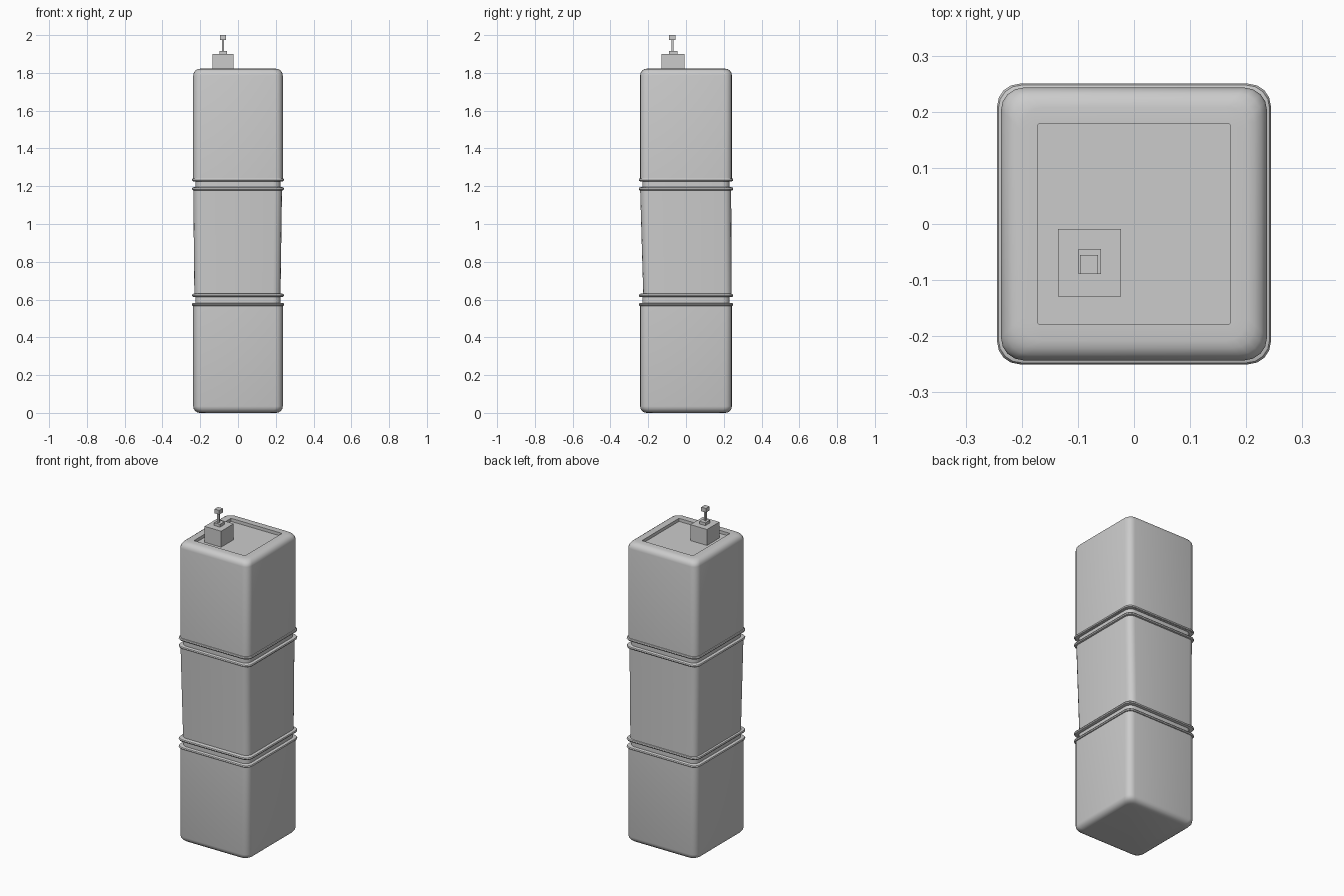
import bpy, bmesh, math

old = bpy.data.objects.get("Cube")
if old:
    bpy.data.objects.remove(old, do_unlink=True)

grey = bpy.data.materials.new("plain grey")
grey.use_nodes = True
colour = (0.6, 0.6, 0.6, 1)
grey.diffuse_color = colour
grey.node_tree.nodes["Principled BSDF"].inputs["Base Color"].default_value = colour

HALF_X, HALF_Y, CORNER, STEPS = 0.237, 0.243, 0.04, 4


def finish(name, bm, angle=40):
    bmesh.ops.recalc_face_normals(bm, faces=bm.faces)
    mesh = bpy.data.meshes.new(name)
    bm.to_mesh(mesh)
    bm.free()
    mesh.materials.append(grey)
    obj = bpy.data.objects.new(name, mesh)
    bpy.context.collection.objects.link(obj)
    bpy.ops.object.select_all(action="DESELECT")
    obj.select_set(True)
    bpy.context.view_layer.objects.active = obj
    bpy.ops.object.shade_smooth_by_angle(angle=math.radians(angle))
    return obj


def ring(bm, z, inset, radius=CORNER, shift=(0, 0)):
    """One rounded rectangle of vertices at height z."""
    verts = []
    for i, (sx, sy) in enumerate([(1, 1), (-1, 1), (-1, -1), (1, -1)]):
        cx = sx * (HALF_X - inset - radius) + shift[0]
        cy = sy * (HALF_Y - inset - radius) + shift[1]
        for k in range(STEPS + 1):
            a = math.pi / 2 * (i + k / STEPS)
            verts.append(bm.verts.new((cx + radius * math.cos(a), cy + radius * math.sin(a), z)))
    return verts


def loft(name, rows):
    bm = bmesh.new()
    rings = [ring(bm, *row) for row in rows]
    for low, high in zip(rings, rings[1:]):
        n = len(low)
        for j in range(n):
            bm.faces.new((low[j], low[(j + 1) % n], high[(j + 1) % n], high[j]))
    bm.faces.new(rings[0])
    bm.faces.new(rings[-1])
    return finish(name, bm)


def round_edge(z, direction, r=0.035):
    """Rings rolling from the wall to a flat end."""
    return [(z + direction * r * math.sin(a), r * (1 - math.cos(a)), CORNER)
            for a in (math.pi / 2 * k / 4 for k in range(5))]


# Three stacked drums
loft("lower_body", round_edge(0.035, -1)[::-1] + [(0.575, 0.0)])
loft("middle_body", [(0.615, 0.009, CORNER, (-0.003, 0.008)),
                     (1.19, 0.002, CORNER, (-0.002, -0.002))])
rim = round_edge(1.787, 1)
loft("upper_body", [(1.225, 0.0)] + rim +
     [(1.822, 0.065, 0.003), (1.803, 0.065, 0.003)])

# Narrow necks between the drums, each with a bead above and below
for name, z in (("lower", 0.598), ("upper", 1.21)):
    loft(name + "_neck", [(z - 0.025, 0.012), (z + 0.025, 0.012)])
    for side, offset in (("bottom", -0.024), ("top", 0.024)):
        rows = [(z + offset + 0.009 * math.sin(a), 0.002 - 0.009 * math.cos(a))
                for a in (math.pi * (k / 4 - 0.5) for k in range(5))]
        loft(f"{name}_{side}_bead", rows)


def box(name, centre, size, bottom, top):
    bm = bmesh.new()
    bmesh.ops.create_cube(bm, size=1)
    for v in bm.verts:
        v.co = (centre[0] + v.co.x * size[0], centre[1] + v.co.y * size[1],
                bottom if v.co.z < 0 else top)
    return finish(name, bm)


# Rooftop hut with a small mast
box("hut", (-0.079, -0.069), (0.112, 0.12), 1.80, 1.90)
box("mast_base", (-0.079, -0.067), (0.04, 0.044), 1.90, 1.917)
box("mast", (-0.08, -0.072), (0.011, 0.011), 1.915, 1.977)
box("mast_head", (-0.08, -0.072), (0.032, 0.034), 1.975, 2.0)
